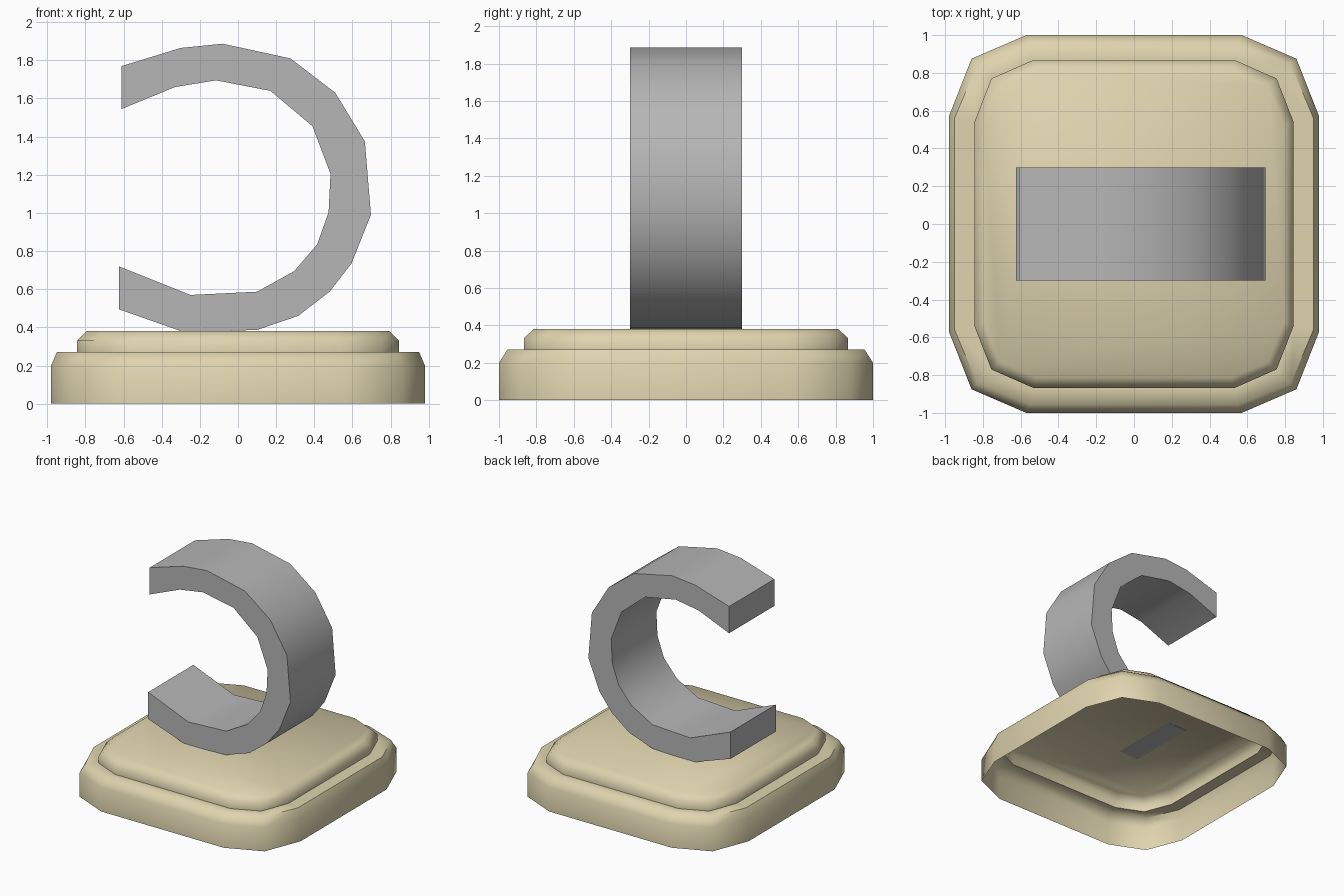
import bpy, bmesh, math

cube = bpy.data.objects.get("Cube")
if cube:
    bpy.data.objects.remove(cube, do_unlink=True)


def material(name, color):
    mat = bpy.data.materials.new(name)
    mat.use_nodes = True
    mat.diffuse_color = (*color, 1)
    mat.node_tree.nodes["Principled BSDF"].inputs["Base Color"].default_value = (*color, 1)
    return mat


def finish(bm, name, mat, angle):
    mesh = bpy.data.meshes.new(name)
    bm.to_mesh(mesh)
    bm.free()
    mesh.materials.append(mat)
    obj = bpy.data.objects.new(name, mesh)
    bpy.context.collection.objects.link(obj)
    bpy.ops.object.select_all(action='DESELECT')
    obj.select_set(True)
    bpy.context.view_layer.objects.active = obj
    bpy.ops.object.shade_smooth_by_angle(angle=math.radians(angle))


def outline(corner):
    """Mirror three corner points into a closed chamfered square."""
    a = [(x, y) for x, y in corner]
    b = [(-x, y) for x, y in reversed(corner)]
    return a + b + [(-x, -y) for x, y in a] + [(-x, -y) for x, y in b]


cream = material("cream", (0.74, 0.66, 0.43))
grey = material("grey", (0.47, 0.47, 0.47))

# Stepped base: a hollow shell, open underneath
wide = [(0.98, 0.57), (0.86, 0.875), (0.57, 1.0)]
wide_rim = [(0.95, 0.56), (0.83, 0.845), (0.55, 0.955)]
narrow = [(0.845, 0.54), (0.755, 0.77), (0.535, 0.867)]
narrow_rim = [(0.795, 0.52), (0.71, 0.73), (0.515, 0.815)]
levels = [(wide, 0), (wide, 0.2), (wide_rim, 0.27),
          (narrow, 0.27), (narrow, 0.33), (narrow_rim, 0.38)]
bm = bmesh.new()
rings = [[bm.verts.new((x, y, z)) for x, y in outline(c)] for c, z in levels]
for low, high in zip(rings, rings[1:]):
    for i in range(len(low)):
        j = (i + 1) % len(low)
        bm.faces.new((low[i], low[j], high[j], high[i]))
bm.faces.new(rings[-1])
finish(bm, "base", cream, 60)

# Open holder band: a C-shaped section extruded front to back
outer = [(-0.61, 1.77), (-0.30, 1.865), (-0.08, 1.887), (0.275, 1.81), (0.51, 1.63),
         (0.665, 1.375), (0.697, 0.99), (0.595, 0.735), (0.48, 0.587), (0.315, 0.46),
         (0.10, 0.387), (-0.28, 0.374), (-0.625, 0.495)]
inner = [(-0.625, 0.72), (-0.25, 0.57), (0.10, 0.587), (0.295, 0.695), (0.415, 0.835),
         (0.475, 1.005), (0.485, 1.205), (0.39, 1.455), (0.17, 1.64), (-0.115, 1.695),
         (-0.33, 1.66), (-0.61, 1.545)]
bm = bmesh.new()
face = bm.faces.new([bm.verts.new((x, -0.3, z)) for x, z in outer + inner])
sweep = bmesh.ops.extrude_face_region(bm, geom=[face], use_keep_orig=True)
moved = [v for v in sweep["geom"] if isinstance(v, bmesh.types.BMVert)]
bmesh.ops.translate(bm, verts=moved, vec=(0, 0.6, 0))
bmesh.ops.recalc_face_normals(bm, faces=bm.faces)
finish(bm, "holder_band", grey, 45)
